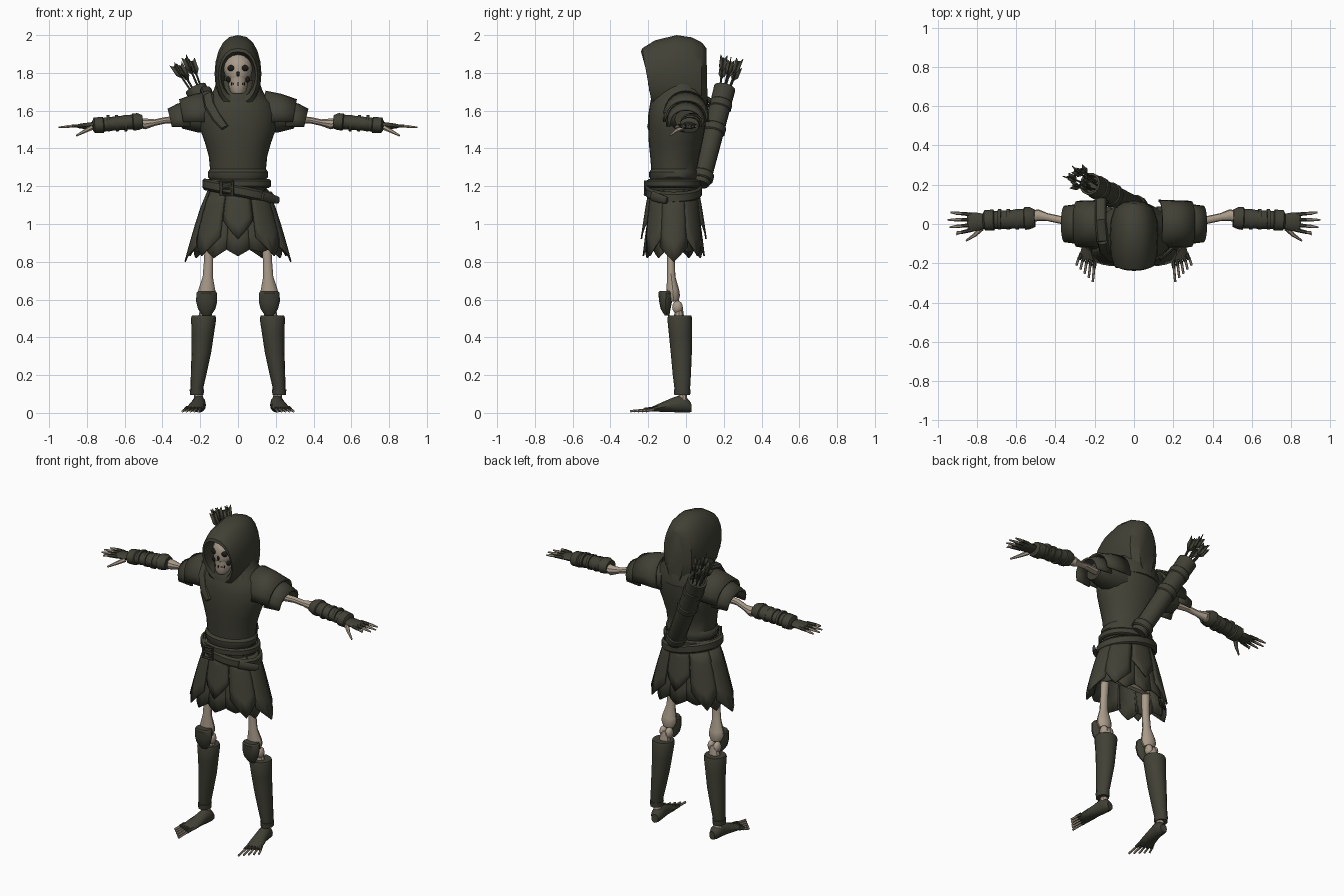
import bpy, bmesh, math
from mathutils import Vector

def material(name, col):
    m = bpy.data.materials.new(name)
    m.diffuse_color = (*col, 1)
    return m

CLOTH = material("dark_olive_cloth", (0.052, 0.052, 0.036))
BONE = material("pale_bone", (0.40, 0.33, 0.255))
BLACK = material("socket_black", (0.012, 0.011, 0.009))

def make(name, verts, faces, mat, mirror=False, thick=0):
    me = bpy.data.meshes.new(name)
    me.from_pydata(verts, [], faces)
    bm = bmesh.new()
    bm.from_mesh(me)
    bmesh.ops.recalc_face_normals(bm, faces=bm.faces)
    bm.to_mesh(me)
    bm.free()
    me.materials.append(mat)
    ob = bpy.data.objects.new(name, me)
    bpy.context.collection.objects.link(ob)
    if thick:
        s = ob.modifiers.new("thickness", 'SOLIDIFY')
        s.thickness, s.offset = thick, 0
    if mirror:
        ob.modifiers.new("mirror", 'MIRROR').use_clip = False
    return ob

def bridge(rows, n, closed=True):
    m = n if closed else n - 1
    return [(r*n+i, r*n+(i+1) % n, (r+1)*n+(i+1) % n, (r+1)*n+i)
            for r in range(rows-1) for i in range(m)]

def tube(name, rings, mat, n=10, mirror=False, axis=None, caps=True):
    """Loft ellipses; each ring is x, y, z, half width, half depth."""
    t = (axis or Vector(rings[-1][:3]) - Vector(rings[0][:3])).normalized()
    a = (Vector((0, 1, 0)) if abs(t.z) > 0.7 else Vector((0, 0, 1))).cross(t).normalized()
    b = t.cross(a)
    vs = [Vector(r[:3]) + a*r[3]*math.cos(2*math.pi*i/n) + b*r[4]*math.sin(2*math.pi*i/n)
          for r in rings for i in range(n)]
    fs = bridge(len(rings), n)
    if caps:
        fs += [tuple(range(n)), tuple(range(len(vs)-n, len(vs)))]
    return make(name, vs, fs, mat, mirror)

def ball(name, c, r, mat, mirror=False):
    bm = bmesh.new()
    bmesh.ops.create_uvsphere(bm, u_segments=12, v_segments=8, radius=1)
    vs = [Vector((v.co.x*r[0]+c[0], v.co.y*r[1]+c[1], v.co.z*r[2]+c[2])) for v in bm.verts]
    fs = [tuple(v.index for v in f.verts) for f in bm.faces]
    bm.free()
    return make(name, vs, fs, mat, mirror)

UP = Vector((0, 0, 1))

# tunic body with waist folds and shoulder slope
tube("tunic", [(0, -.065, 1.12, .165, .135), (0, -.065, 1.20, .15, .125), (0, -.065, 1.235, .148, .122),
               (0, -.065, 1.25, .16, .13), (0, -.065, 1.275, .16, .13), (0, -.062, 1.29, .148, .122),
               (0, -.06, 1.36, .155, .13), (0, -.055, 1.43, .175, .142), (0, -.05, 1.50, .20, .15),
               (0, -.045, 1.58, .205, .155), (0, -.04, 1.64, .185, .15), (0, -.035, 1.68, .145, .14),
               (0, -.03, 1.73, .115, .12)], CLOTH, 24, axis=UP)

# hood: pointed arches swept from inside the opening, over the rim, to the back
def arch_ring(w, top, bot, n=20):
    out = []
    for i in range(n):
        a = 2*math.pi*i/n
        k = (1 + math.cos(a))/2                      # 1 at the apex, 0 at the chin
        z = bot[1] + (top[1]-bot[1])*k
        y = bot[0] + (top[0]-bot[0])*k
        s = math.sin(a)
        out.append((w*math.copysign(abs(s)**.85, s), y, z))
    return out

hood = [(.07, (-.03, 1.88), (-.03, 1.68)), (.085, (-.18, 1.90), (-.13, 1.675)),
        (.092, (-.238, 1.912), (-.172, 1.67)), (.104, (-.232, 1.93), (-.182, 1.64)),
        (.118, (-.165, 1.972), (-.17, 1.61)), (.124, (-.05, 2.0), (-.07, 1.59)),
        (.118, (.03, 1.988), (.02, 1.58)), (.098, (.085, 1.96), (.08, 1.58)),
        (.055, (.108, 1.93), (.115, 1.60))]
hv = [p for h in hood for p in arch_ring(*h)]
make("hood", hv, bridge(len(hood), 20) + [tuple(range(20)), tuple(range(160, 180))], CLOTH)
# cowl draped below the hood
tube("cowl", [(0, -.035, 1.59, .17, .155), (0, -.035, 1.655, .165, .152), (0, -.035, 1.69, .135, .14),
              (0, -.02, 1.76, .112, .115)], CLOTH, 20, axis=UP)

# skull
tube("skull", [(0, -.125, 1.765, .05, .07), (0, -.12, 1.785, .068, .08), (0, -.115, 1.81, .074, .084),
               (0, -.112, 1.84, .076, .086), (0, -.105, 1.87, .068, .08), (0, -.10, 1.90, .035, .05)],
     BONE, 16, axis=UP)
tube("jaw", [(0, -.155, 1.69, .03, .034), (0, -.15, 1.705, .043, .046), (0, -.14, 1.735, .05, .058),
             (0, -.135, 1.775, .05, .064)], BONE, 14, axis=UP)
ball("eye_socket", (.034, -.184, 1.825), (.022, .014, .017), BLACK, True)
ball("cheek_hollow", (.05, -.165, 1.765), (.014, .012, .016), BLACK, True)
ball("nose_hole", (0, -.198, 1.795), (.009, .006, .014), BLACK)
for i in range(-3, 4):
    ball("tooth_gap", (i*.011, -.197 + abs(i)*.0045, 1.742), (.0035, .004, .009), BLACK)

# layered shoulder guards
def lame(name, x0, x1, z0, z1, base, r0, r1):
    n, vs = 13, []
    for x, z, r in ((x0, z0, r0), ((x0+x1)/2, (z0+z1)/2+.006, (r0+r1)/2), (x1, z1, r1)):
        for i in range(n):
            a = math.pi*i/(n-1)
            s = math.sin(a)**.75 if 0 < i < n-1 else 0
            vs.append((x - .02*(1-s), r*math.cos(a), base + (z-base)*s))
    make(name, vs, bridge(3, n, False), CLOTH, True, .012)

lame("shoulder_guard_upper", .145, .31, 1.70, 1.655, 1.54, .118, .112)
lame("shoulder_guard_lower", .27, .37, 1.645, 1.605, 1.515, .10, .088)
tube("sleeve", [(.12, -.01, 1.57, .10, .09), (.22, 0, 1.56, .085, .075), (.30, 0, 1.555, .06, .05)], CLOTH, 12, True)

# arms: bone, bracer, hand
tube("arm_bone", [(.26, .01, 1.55, .025, .025), (.38, .022, 1.55, .02, .018), (.44, .035, 1.537, .02, .018),
                  (.49, .045, 1.53, .03, .03), (.53, .035, 1.535, .032, .026), (.58, .03, 1.54, .02, .02)],
     BONE, 10, True)
tube("bracer", [(.505, .03, 1.542, .045, .036), (.53, .03, 1.542, .056, .046), (.555, .028, 1.54, .058, .046),
                (.56, .028, 1.54, .05, .04), (.65, .022, 1.532, .047, .038), (.71, .02, 1.526, .046, .037),
                (.715, .02, 1.525, .054, .044), (.76, .018, 1.522, .052, .042), (.77, .018, 1.52, .035, .025)],
     CLOTH, 14, True)
for x in (.595, .64, .685):
    tube("bracer_strap", [(x-.008, .024, 1.534, .053, .044), (x+.008, .024, 1.533, .053, .044)], CLOTH, 14, True)
tube("palm", [(.755, .015, 1.522, .035, .02), (.79, .012, 1.52, .045, .018), (.835, .01, 1.518, .05, .014),
              (.85, .01, 1.517, .04, .008)], CLOTH, 10, True)
for i, tip in enumerate((.905, .94, .95, .935)):
    y0, y1 = -.03 + i*.026, -.055 + i*.038
    ym = (y0+y1)/2
    tube("finger_glove", [(.825, y0, 1.52, .010, .011), (.88, ym, 1.518, .009, .009)], CLOTH, 6, True)
    tube("finger_bone", [(.87, ym, 1.518, .007, .007), (.90, ym+.2*(y1-ym), 1.516, .009, .008),
                         (tip, y1, 1.512, .004, .004)], BONE, 6, True)
tube("thumb", [(.775, -.02, 1.51, .014, .014), (.81, -.055, 1.492, .010, .010), (.855, -.085, 1.468, .005, .005)],
     BONE, 6, True)

# skirt: two rings of pointed hanging panels
def panel(name, ang, half, top, side, tip, off):
    n, rows, vs = 7, 5, []
    for r in range(rows):
        for i in range(n):
            u = 2*i/(n-1) - 1
            low = tip + (side-tip)*abs(u)
            z = top + (low-top)*r/(rows-1)
            k = (1.18-z)/.36
            bulge = off + .014*(1-u*u)*r/(rows-1)
            a = ang + half*u
            vs.append(((.15+.105*k**.8+bulge)*math.sin(a), -.065-(.122+.038*k**.8+bulge)*math.cos(a), z))
    make(name, vs, bridge(rows, n, False), CLOTH, False, .008)

for i in range(12):
    panel("skirt_inner_panel", math.tau*i/12, .30, 1.18, .87, (.83, .85, .82)[i % 3], -.012)
for i in range(8):
    side = i % 4 == 2
    panel("skirt_outer_panel", math.tau*i/8, .46 if side else .38, 1.18,
          .88 if side else (1.02, .93)[i % 2], .80 if side else (.92, .83)[i % 2], .006)

# slanted belt with buckle, plus waist sash
def slanted_band(name, rx, ry, zc, slope, h):
    n, vs = 28, []
    for dz, g in ((-h, 0), (-h*.6, .01), (h*.6, .01), (h, 0)):
        for i in range(n):
            a = math.tau*i/n
            x = (rx+g)*math.cos(a)
            vs.append((x, -.065+(ry+g)*math.sin(a), zc + slope*x + dz))
    make(name, vs, bridge(4, n), CLOTH, False, .008)

slanted_band("belt", .175, .137, 1.175, -.2, .028)
slanted_band("sash", .162, .13, 1.215, 0, .02)
tube("belt_end", [(.13, -.18, 1.15, .01, .026), (.18, -.14, 1.135, .01, .024), (.215, -.10, 1.125, .008, .018)],
     CLOTH, 8)
for x in (-.09, -.03):
    tube("buckle_side", [(x, -.216, 1.15, .008, .008), (x, -.216, 1.23, .008, .008)], CLOTH, 6)
for z in (1.155, 1.19, 1.225):
    tube("buckle_bar", [(-.095, -.216, z, .008, .007), (-.025, -.216, z, .008, .007)], CLOTH, 6)

# legs: thigh bone, knee, greave, foot
tube("pelvis_bone", [(-.15, -.06, .98, .05, .05), (.15, -.06, .98, .05, .05)], BONE, 10)
tube("thigh_bone", [(.15, -.075, .98, .026, .024), (.155, -.08, .82, .024, .02), (.16, -.078, .72, .027, .022),
                    (.165, -.07, .65, .045, .034), (.166, -.068, .62, .048, .036), (.166, -.065, .59, .035, .026)],
     BONE, 12, True)
ball("knee_joint", (.148, -.045, .56), (.022, .028, .034), BONE, True)
ball("knee_joint_outer", (.188, -.045, .56), (.022, .028, .034), BONE, True)
tube("shin_bone", [(.168, -.04, .57, .028, .022), (.176, -.035, .48, .04, .03), (.21, -.02, .12, .02, .02),
                   (.208, -.015, .06, .026, .026)], BONE, 10, True)
tube("knee_guard", [(.166, -.10, .515, .022, .012), (.166, -.108, .55, .046, .026), (.166, -.108, .59, .056, .034),
                    (.166, -.105, .635, .054, .042), (.166, -.105, .645, .046, .036)], CLOTH, 12, True, UP)
tube("greave", [(.218, -.02, .10, .032, .036), (.217, -.02, .135, .034, .042), (.209, -.022, .20, .041, .048),
                (.194, -.025, .32, .052, .056), (.186, -.03, .42, .059, .061), (.182, -.033, .50, .067, .066),
                (.182, -.033, .515, .062, .061)], CLOTH, 16, True, UP)
tube("ankle_cuff", [(.218, -.02, .095, .036, .042), (.218, -.02, .125, .038, .045)], CLOTH, 12, True, UP)
tube("foot", [(.20, .026, .03, .022, .026), (.203, .005, .042, .034, .04), (.207, -.03, .048, .036, .046),
              (.214, -.08, .04, .038, .036), (.225, -.14, .028, .046, .022), (.232, -.18, .02, .046, .012)],
     CLOTH, 12, True)
for i in range(5):
    x0, x1, y1 = .195 + i*.018, .21 + i*.021, -.295 + i*.021
    xm, ym = (x0+x1)/2, (y1-.15)/2
    tube("toe_cover", [(x0, -.15, .026, .011, .012), (xm, ym, .018, .009, .010)], CLOTH, 6, True)
    tube("toe_bone", [(xm, ym+.01, .017, .007, .007), (x1, y1, .009, .006, .007)], BONE, 6, True)

# quiver slung across the back, with fletched arrows
q0, q1 = Vector((.03, .075, 1.21)), Vector((-.225, .205, 1.72))
def along(t, r):
    return (*q0.lerp(q1, t), r, r)
tube("quiver", [along(0, .045), along(.03, .052), along(.6, .055), along(.8, .056), along(1, .058),
                along(1.0, .046), along(.92, .044)], CLOTH, 14, axis=q1-q0)
for t in (.06, .55, .80):
    tube("quiver_band", [along(t-.02, .055), along(t-.01, .061), along(t+.05, .062), along(t+.06, .056)],
         CLOTH, 14, axis=q1-q0)
ax = (q1-q0).normalized()
sx = Vector((0, 1, 0)).cross(ax).normalized()
sy = ax.cross(sx)
for i in range(6):
    a = math.tau*i/6
    out = sx*math.cos(a) + sy*math.sin(a)
    base = q0.lerp(q1, .9) + out*.022
    d = (ax + out*.12).normalized()
    tip = base + d*(.20 + .02*(i % 2))
    tube("arrow_shaft", [(*base, .005, .005), (*tip, .005, .005)], CLOTH, 6)
    for k in range(3):
        f = (sx*math.cos(a+k*2.094) + sy*math.sin(a+k*2.094))*.021
        make("arrow_feather", [tip-d*.085, tip-d*.055+f, tip+d*.012+f, tip-d*.012], [(0, 1, 2, 3)], CLOTH, False, .004)

# quiver strap: over the left shoulder and around to the back
tube("strap_front", [(-.07, -.195, 1.51, .022, .012), (-.11, -.18, 1.56, .028, .016), (-.15, -.14, 1.63, .03, .016),
                     (-.16, -.09, 1.685, .03, .016)], CLOTH, 8)
tube("strap_back", [(-.16, -.09, 1.685, .03, .02), (-.17, .02, 1.715, .03, .016), (-.17, .13, 1.65, .03, .016)],
     CLOTH, 8)

# smooth shading with crisp edges
for ob in bpy.data.objects:
    ob.select_set(True)
bpy.context.view_layer.objects.active = bpy.data.objects["tunic"]
bpy.ops.object.shade_smooth_by_angle(angle=math.radians(35))
